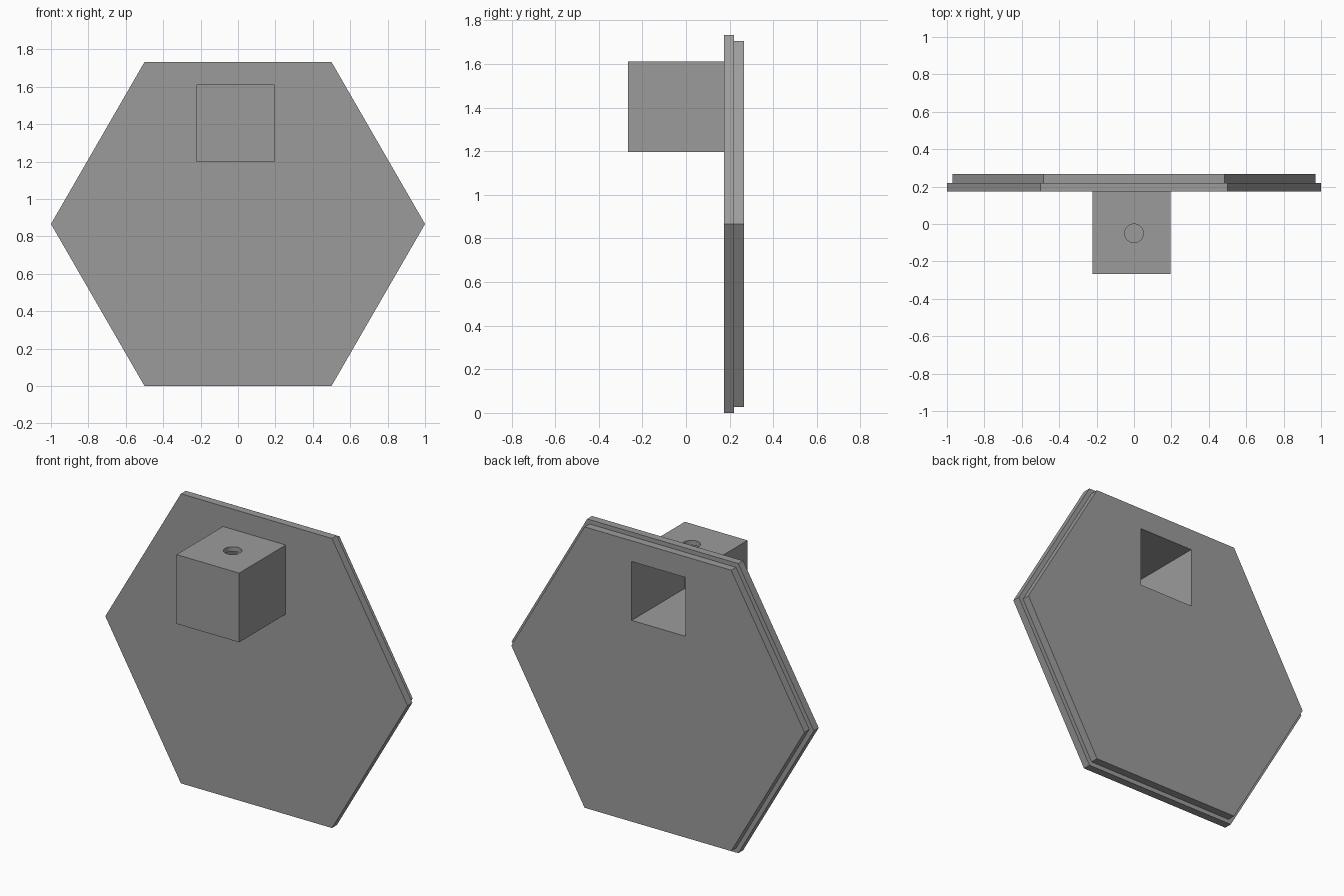
import bpy, bmesh, math
from mathutils import Matrix, Vector

if "Cube" in bpy.data.objects:
    bpy.data.objects.remove(bpy.data.objects["Cube"])

grey = bpy.data.materials.new("mid_grey")
grey.diffuse_color = (0.33, 0.33, 0.33, 1)
grey.use_nodes = True
grey.node_tree.nodes["Principled BSDF"].inputs["Base Color"].default_value = grey.diffuse_color
MID_Z = math.sqrt(3) / 2


def finish(name, bm):
    bmesh.ops.recalc_face_normals(bm, faces=bm.faces)
    mesh = bpy.data.meshes.new(name)
    bm.to_mesh(mesh)
    bm.free()
    mesh.materials.append(grey)
    obj = bpy.data.objects.new(name, mesh)
    bpy.context.collection.objects.link(obj)
    return obj


def box(name, lo, hi):
    lo, hi = Vector(lo), Vector(hi)
    bm = bmesh.new()
    bmesh.ops.create_cube(bm, size=1, matrix=Matrix.Translation((lo + hi) / 2)
                          @ Matrix.Diagonal((*(hi - lo), 1)))
    return finish(name, bm)


def hex_plate(name, radius, y0, y1):
    bm = bmesh.new()
    ring = [bm.verts.new((radius * math.cos(i * math.pi / 3), y0,
                          MID_Z + radius * math.sin(i * math.pi / 3))) for i in range(6)]
    face = bm.faces.new(ring)
    out = bmesh.ops.extrude_face_region(bm, geom=[face])
    moved = [v for v in out["geom"] if isinstance(v, bmesh.types.BMVert)]
    bmesh.ops.translate(bm, verts=moved, vec=(0, y1 - y0, 0))
    return finish(name, bm)


def cut(obj, cutter):
    mod = obj.modifiers.new("cut", 'BOOLEAN')
    mod.operation = 'DIFFERENCE'
    mod.solver = 'EXACT'
    mod.object = cutter
    cutter.hide_render = True
    cutter.hide_viewport = True


# Stepped hexagonal plates and the box on the front
front_plate = hex_plate("front_plate", 1.0, 0.174, 0.22)
back_plate = hex_plate("back_plate", 0.97, 0.22, 0.266)
housing = box("housing", (-0.221, -0.266, 1.197), (0.194, 0.174, 1.611))

# Pocket open to the back, running through both plates into the housing
pocket = box("pocket_cutter", (-0.182, -0.231, 1.23), (0.173, 0.4, 1.582))
for part in (front_plate, back_plate, housing):
    cut(part, pocket)

# Round hole through the roof of the housing
bm = bmesh.new()
bmesh.ops.create_cone(bm, cap_ends=True, segments=48, radius1=0.05, radius2=0.05,
                      depth=0.2, matrix=Matrix.Translation((0, -0.05, 1.6)))
cut(housing, finish("hole_cutter", bm))
